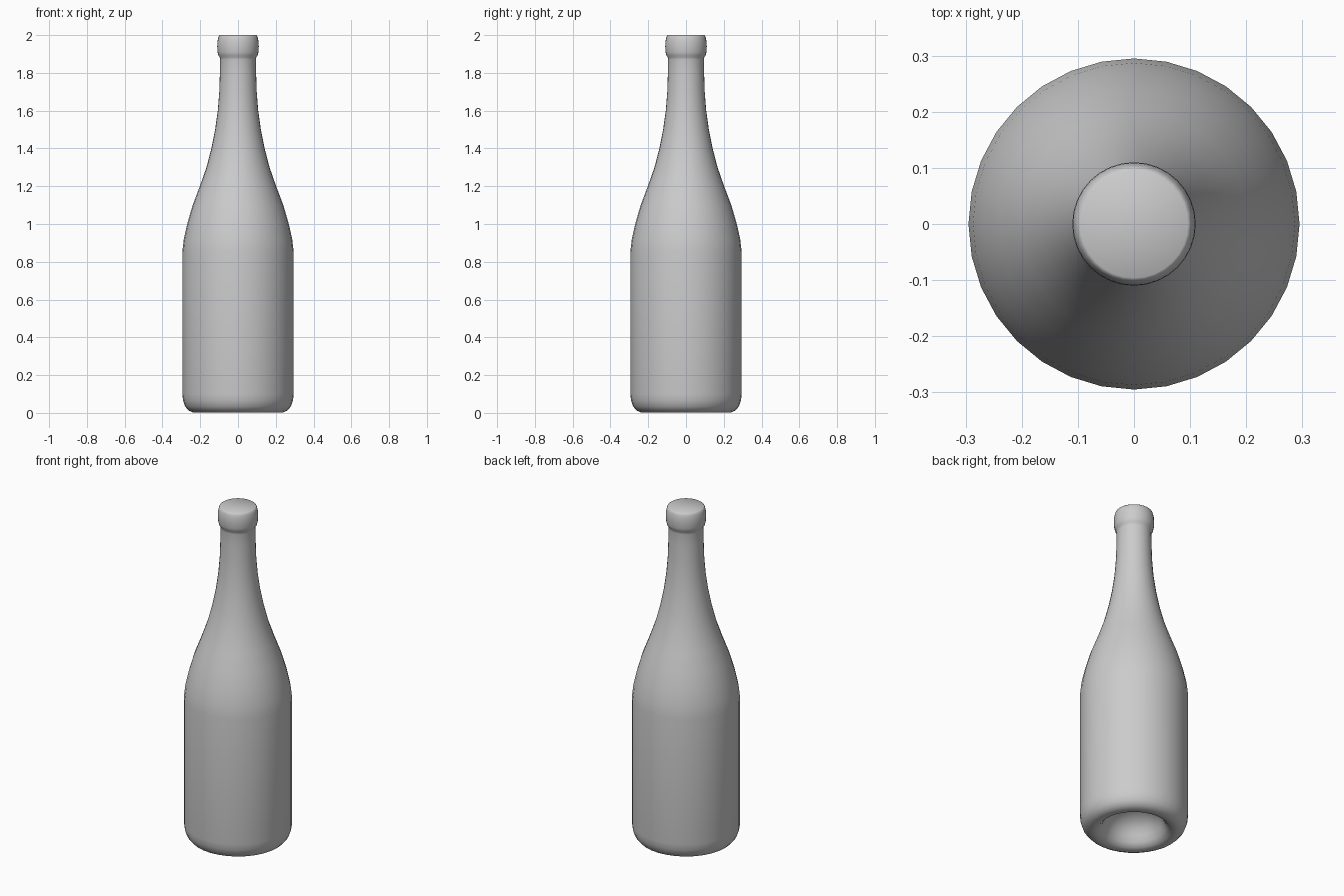
import bpy, bmesh
from math import cos, sin, pi

if "Cube" in bpy.data.objects:
    bpy.data.objects.remove(bpy.data.objects["Cube"])

SIDES = 32

# Half profile (radius, height): punt dome, foot, body, shoulder, neck, lip, closed top
dome = [(0.165 * sin(i * pi / 12), 0.03 + 0.13 * cos(i * pi / 12)) for i in range(1, 6)]
wall = [(0.175, 0.03), (0.195, 0.008), (0.22, 0.001), (0.24, 0.003), (0.262, 0.013),
        (0.28, 0.034), (0.291, 0.065), (0.295, 0.10), (0.295, 0.48), (0.295, 0.85),
        (0.287, 0.92), (0.269, 1.00), (0.24, 1.10), (0.202, 1.20), (0.167, 1.30),
        (0.141, 1.40), (0.121, 1.50), (0.107, 1.60), (0.099, 1.70), (0.096, 1.80),
        (0.095, 1.87), (0.097, 1.883), (0.104, 1.892), (0.108, 1.91), (0.11, 1.94),
        (0.109, 1.965), (0.105, 1.985), (0.101, 1.996), (0.096, 2.0)]


def lathe(name, profile, z_bottom, z_top):
    bm = bmesh.new()
    rings = [[bm.verts.new((r * cos(2 * pi * k / SIDES), r * sin(2 * pi * k / SIDES), z))
              for k in range(SIDES)] for r, z in profile]
    lo, hi = bm.verts.new((0, 0, z_bottom)), bm.verts.new((0, 0, z_top))
    for k in range(SIDES):
        n = (k + 1) % SIDES
        for a, b in zip(rings, rings[1:]):
            bm.faces.new((a[k], a[n], b[n], b[k]))
        bm.faces.new((lo, rings[0][n], rings[0][k]))
        bm.faces.new((hi, rings[-1][k], rings[-1][n]))
    bmesh.ops.recalc_face_normals(bm, faces=bm.faces)
    for f in bm.faces:
        f.smooth = True
    mesh = bpy.data.meshes.new(name)
    bm.to_mesh(mesh)
    bm.free()
    obj = bpy.data.objects.new(name, mesh)
    bpy.context.collection.objects.link(obj)
    return obj


# Bottle with hollow base
lathe("bottle", dome + wall, 0.16, 2.0)
